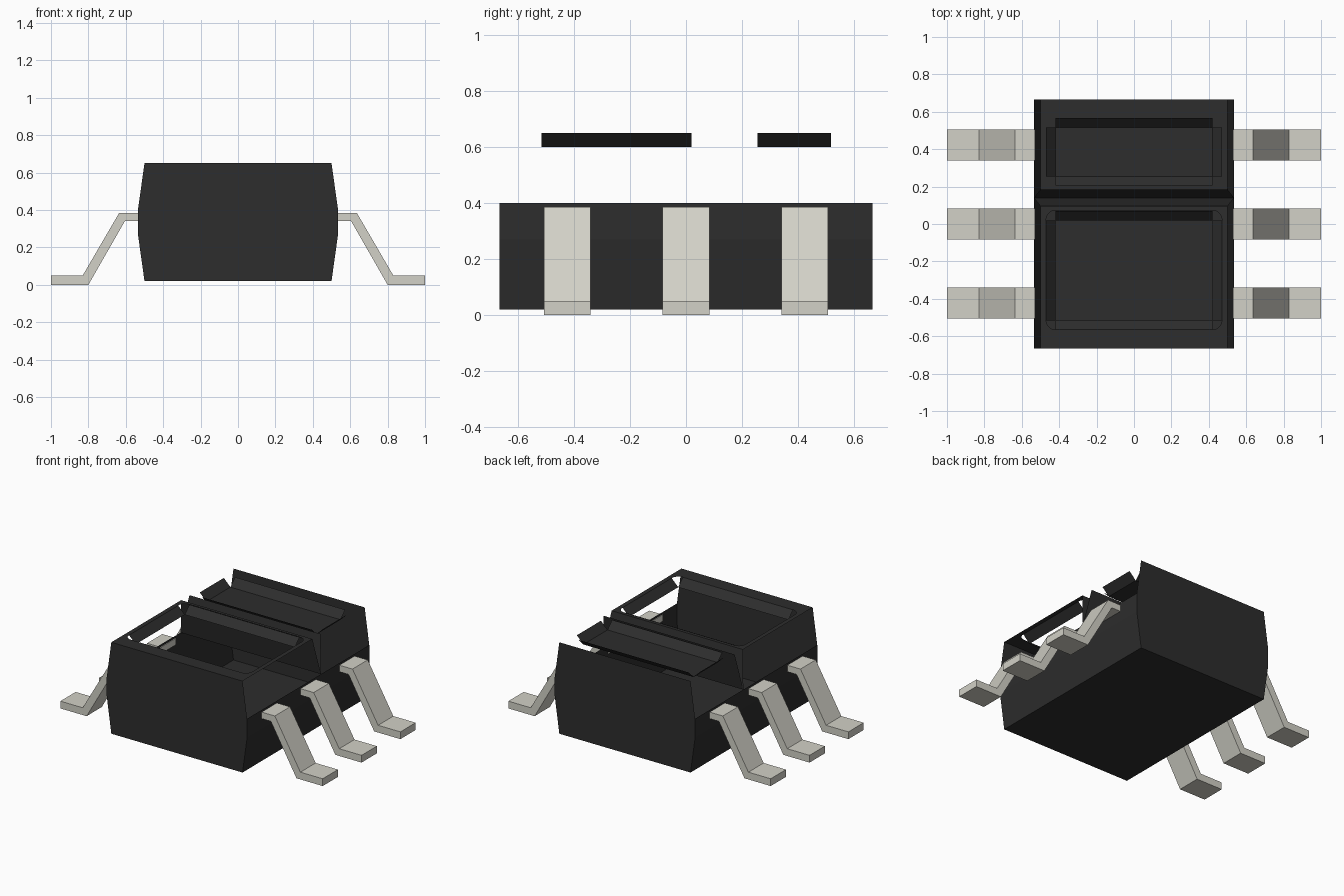
import bpy, bmesh, math
from mathutils import Vector

cube = bpy.data.objects.get("Cube")
if cube:
    bpy.data.objects.remove(cube, do_unlink=True)


def material(name, rgb):
    m = bpy.data.materials.new(name)
    m.use_nodes = True
    m.diffuse_color = (*rgb, 1)
    b = next(n for n in m.node_tree.nodes if n.type == 'BSDF_PRINCIPLED')
    b.inputs["Base Color"].default_value = (*rgb, 1)
    b.inputs["Roughness"].default_value = 0.6
    return m


BLACK = material("black plastic", (0.026, 0.026, 0.026))
METAL = material("pale grey metal", (0.645, 0.638, 0.571))


def build(name, polys, mat):
    """Make one object from (points, facing direction) polygons."""
    bm = bmesh.new()
    for pts, facing in polys:
        f = bm.faces.new([bm.verts.new(p) for p in pts])
        f.normal_update()
        if f.normal.dot(Vector(facing)) < 0:
            f.normal_flip()
    bmesh.ops.remove_doubles(bm, verts=bm.verts, dist=1e-5)
    me = bpy.data.meshes.new(name)
    bm.to_mesh(me)
    bm.free()
    me.materials.append(mat)
    ob = bpy.data.objects.new(name, me)
    bpy.context.collection.objects.link(ob)
    return ob


# Main body dimensions
W, BULGE, D = 0.5, 0.535, 0.665
Z0, ZA, ZB, Z1 = 0.02, 0.27, 0.40, 0.65
SIDE = [(W, Z0), (BULGE, ZA), (BULGE, ZB), (W, Z1)]

# Full-height end walls, floor and lower side walls
outline = SIDE + [(-x, z) for x, z in reversed(SIDE)]
shell = [([(x, s * D, z) for x, z in outline], (0, s, 0)) for s in (-1, 1)]
shell.append(([(-W, -D, Z0), (W, -D, Z0), (W, D, Z0), (-W, D, Z0)], (0, 0, -1)))
for s in (-1, 1):
    for (xa, za), (xb, zb) in zip(SIDE[:2], SIDE[1:3]):
        shell.append(([(s * xa, -D, za), (s * xa, D, za),
                       (s * xb, D, zb), (s * xb, -D, zb)], (s, 0, 0)))
build("body_shell", shell, BLACK)

# V groove across the top
GF, GM, GR = 0.095, 0.14, 0.185
groove = [([(-W, y, Z1), (W, y, Z1), (BULGE, GM, ZB), (-BULGE, GM, ZB)], (0, d, 0.2))
          for y, d in ((GF, 1), (GR, -1))]
build("cross_groove", groove, BLACK)

# Front top frame with a rounded rectangular opening
HX, Y0, Y1, R, STEPS = 0.47, -0.565, 0.073, 0.05, 5
corners = [(W, GF, HX - R, Y1 - R, 0), (-W, GF, -HX + R, Y1 - R, 90),
           (-W, -D, -HX + R, Y0 + R, 180), (W, -D, HX - R, Y0 + R, 270)]
arcs = []
for ox, oy, cx, cy, a in corners:
    arc = []
    for i in range(STEPS + 1):
        t = math.radians(a + 90 * i / STEPS)
        arc.append((cx + R * math.cos(t), cy + R * math.sin(t), Z1))
    arcs.append(((ox, oy, Z1), arc))
frame = []
for k, (corner, arc) in enumerate(arcs):
    next_corner, next_arc = arcs[(k + 1) % 4]
    for p, q in zip(arc, arc[1:]):
        frame.append(([corner, p, q], (0, 0, 1)))
    frame.append(([corner, arc[-1], next_arc[0], next_corner], (0, 0, 1)))
build("front_top_frame", frame, BLACK)


# Sloped strips around each recess, open at the corners
def recess(name, y0, y1, floor):
    xi, xo, zi, s = 0.42, 0.47, 0.60, 0.05
    polys = []
    for d in (-1, 1):
        polys.append(([(d * xo, y0, Z1), (d * xo, y1, Z1),
                       (d * xi, y1, zi), (d * xi, y0, zi)], (-d, 0, 1)))
        y = y1 if d > 0 else y0
        polys.append(([(-xi, y + d * s, Z1), (xi, y + d * s, Z1),
                       (xi, y, zi), (-xi, y, zi)], (0, -d, 1)))
    if floor:
        polys.append(([(-xi, y0, zi), (xi, y0, zi),
                       (xi, y1, zi), (-xi, y1, zi)], (0, 0, 1)))
    build(name, polys, BLACK)


recess("front_recess", -0.515, 0.02, False)
recess("rear_recess", 0.255, 0.517, True)

# Six bent leads, three on each side
LEAD = [(0.53, 0.385), (0.635, 0.385), (0.83, 0.05), (1.0, 0.05),
        (1.0, 0.0), (0.80, 0.0), (0.605, 0.34), (0.53, 0.34)]
HALF = 0.083
for side, sx in (("left", 1), ("right", -1)):
    for pos, yc in (("front", -0.423), ("middle", 0.0), ("rear", 0.423)):
        bm = bmesh.new()
        f = bm.faces.new([bm.verts.new((sx * x, yc - HALF, z)) for x, z in LEAD])
        ext = bmesh.ops.extrude_face_region(bm, geom=[f], use_keep_orig=True)
        moved = [v for v in ext["geom"] if isinstance(v, bmesh.types.BMVert)]
        bmesh.ops.translate(bm, verts=moved, vec=(0, 2 * HALF, 0))
        bmesh.ops.recalc_face_normals(bm, faces=bm.faces)
        me = bpy.data.meshes.new(f"{side}_{pos}_lead")
        bm.to_mesh(me)
        bm.free()
        me.materials.append(METAL)
        bpy.context.collection.objects.link(bpy.data.objects.new(me.name, me))
